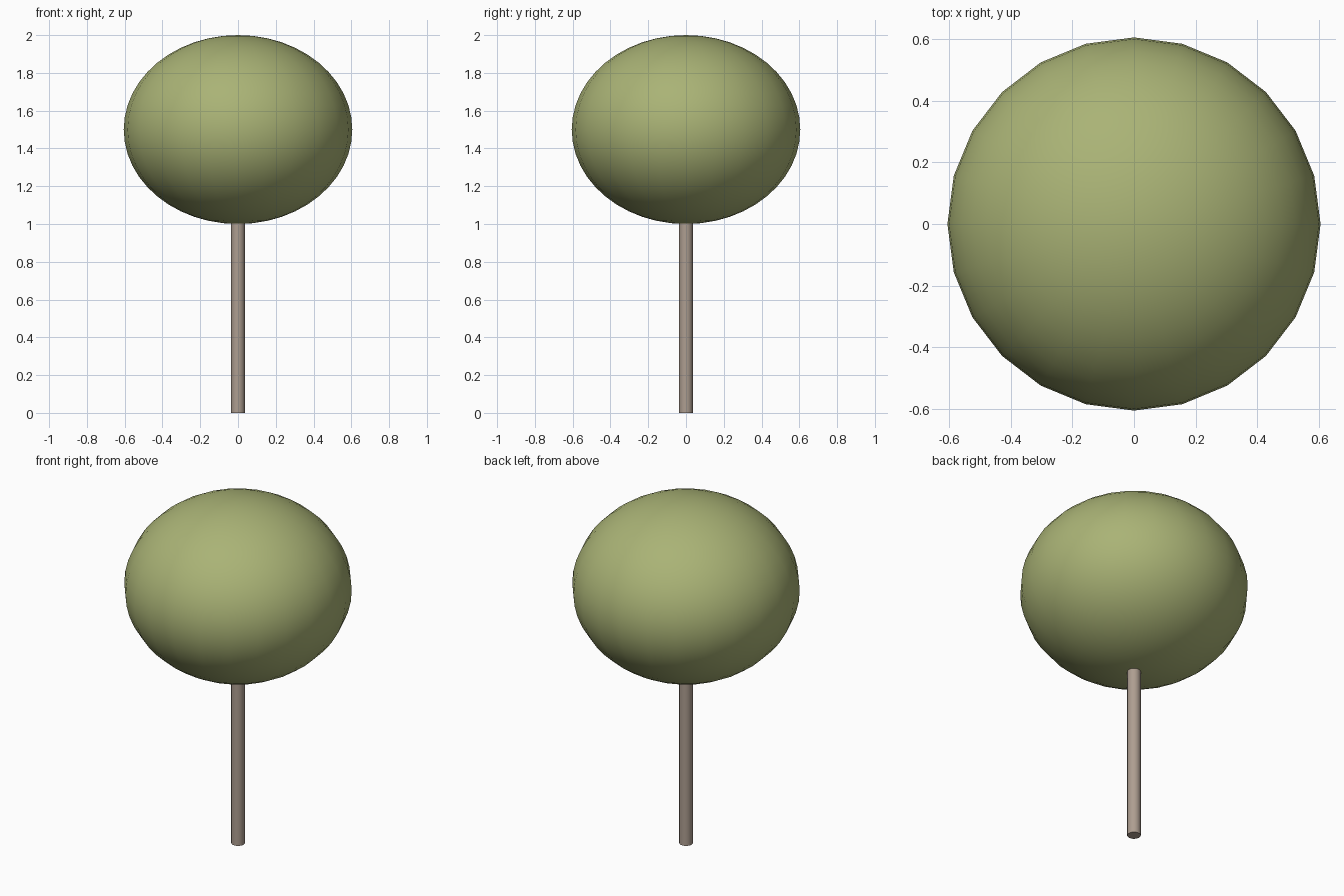
import bpy
import math

if "Cube" in bpy.data.objects:
    bpy.data.objects.remove(bpy.data.objects["Cube"])


def finish(name, color):
    """Name the active object, colour it and smooth its round sides."""
    obj = bpy.context.object
    obj.name = name
    mat = bpy.data.materials.new(name + "_colour")
    mat.diffuse_color = (*color, 1.0)
    mat.use_nodes = True
    mat.node_tree.nodes["Principled BSDF"].inputs["Base Color"].default_value = mat.diffuse_color
    obj.data.materials.append(mat)
    bpy.ops.object.transform_apply(location=True, rotation=True, scale=True)
    bpy.ops.object.shade_smooth_by_angle(angle=math.radians(40))
    return obj


RADIUS, HALF_HEIGHT = 0.605, 0.5
TRUNK_RADIUS, TRUNK_TOP = 0.036, 1.01

# Trunk: slim round post, its top just inside the crown
bpy.ops.mesh.primitive_cylinder_add(vertices=24, radius=TRUNK_RADIUS,
                                    depth=TRUNK_TOP,
                                    location=(0, 0, TRUNK_TOP / 2))
finish("trunk", (0.42, 0.34, 0.28))

# Crown: flattened ball of foliage with 24 sides
bpy.ops.mesh.primitive_uv_sphere_add(segments=24, ring_count=24, radius=1,
                                     location=(0, 0, 1.5))
bpy.context.object.scale = (RADIUS, RADIUS, HALF_HEIGHT)
finish("crown", (0.40, 0.45, 0.18))
